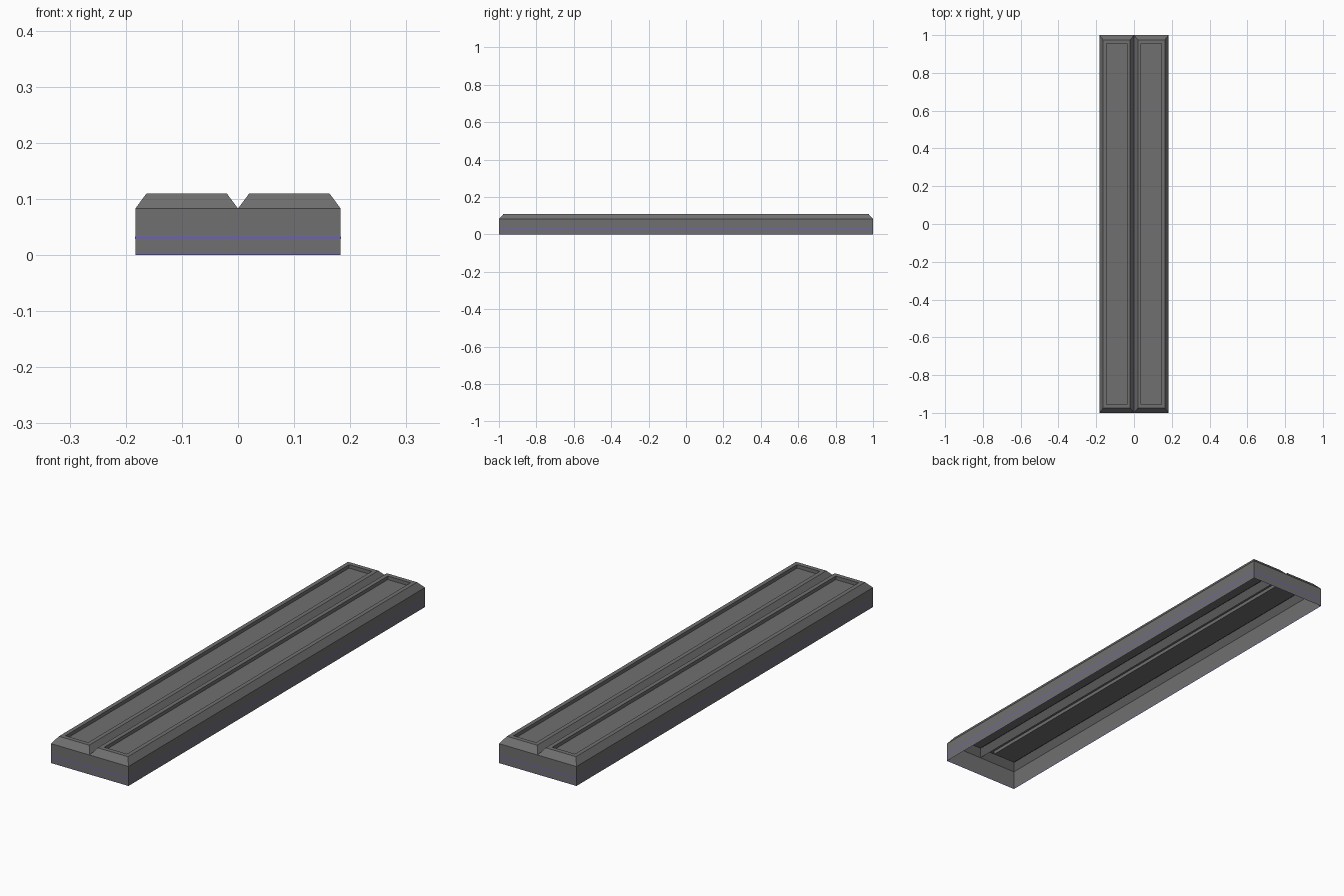
import bpy, bmesh

if "Cube" in bpy.data.objects:
    bpy.data.objects.remove(bpy.data.objects["Cube"])

W, L, Z1, Z2, Z3 = 0.183, 1.0, 0.083, 0.11, 0.095


def material(name, rgb):
    m = bpy.data.materials.new(name)
    m.diffuse_color = (*rgb, 1)
    m.use_nodes = True
    m.node_tree.nodes["Principled BSDF"].inputs["Base Color"].default_value = m.diffuse_color
    return m


grey = material("dark_grey", (0.16, 0.16, 0.16))
violet = material("violet", (0.15, 0.12, 0.52))


def make(name, loops, cap, mat):
    """Stack rectangular loops (x0, x1, y, z) into a shell, optionally capped."""
    bm = bmesh.new()
    rings = [[bm.verts.new(p) for p in
              ((x0, -y, z), (x1, -y, z), (x1, y, z), (x0, y, z))]
             for x0, x1, y, z in loops]
    for a, b in zip(rings, rings[1:]):
        for i in range(4):
            j = (i + 1) % 4
            bm.faces.new((a[i], a[j], b[j], b[i]))
    if cap:
        bm.faces.new(rings[-1])
    me = bpy.data.meshes.new(name)
    bm.to_mesh(me)
    bm.free()
    me.materials.append(mat)
    bpy.context.collection.objects.link(bpy.data.objects.new(name, me))


# Open-bottomed skirt with a thin violet trim line along its foot
make("base_skirt", [(-W, W, L, 0.003), (-W, W, L, Z1)], False, grey)
make("violet_foot_trim", [(-W, W, L, 0), (-W, W, L, 0.003)], False, violet)

# Narrow violet stripe around the middle of the skirt
e = 0.0004
make("violet_stripe", [(-W - e, W + e, L + e, 0.029),
                       (-W - e, W + e, L + e, 0.033)], False, violet)

# Two bevelled panels, each with a raised rim and recessed floor
for name, x0 in (("left_panel", -W), ("right_panel", 0.0)):
    x1 = x0 + W
    make(name, [(x0, x1, L, Z1),
                (x0 + 0.02, x1 - 0.02, L - 0.025, Z2),
                (x0 + 0.038, x1 - 0.038, L - 0.044, Z2),
                (x0 + 0.038, x1 - 0.038, L - 0.044, Z3)], True, grey)
